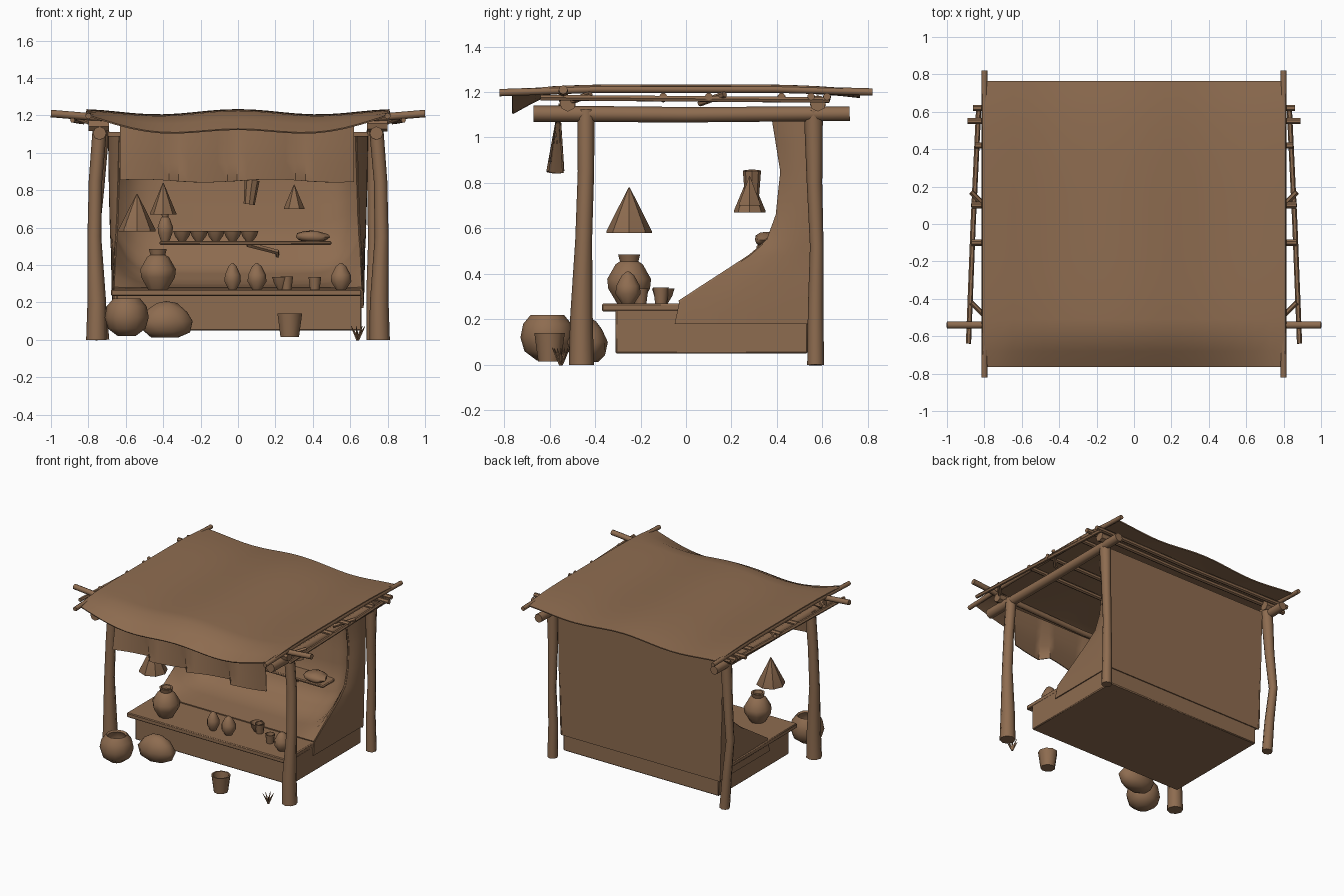
import bpy, bmesh, math, random
from mathutils import Vector

random.seed(4)
if "Cube" in bpy.data.objects:
    bpy.data.objects.remove(bpy.data.objects["Cube"])

brown = bpy.data.materials.new("warm brown")
brown.use_nodes = True
colour = (0.27, 0.15, 0.08, 1)
brown.diffuse_color = colour
brown.node_tree.nodes["Principled BSDF"].inputs["Base Color"].default_value = colour


def finish(name, bm, angle=40):
    bmesh.ops.recalc_face_normals(bm, faces=bm.faces)
    mesh = bpy.data.meshes.new(name)
    bm.to_mesh(mesh)
    bm.free()
    mesh.materials.append(brown)
    obj = bpy.data.objects.new(name, mesh)
    bpy.context.collection.objects.link(obj)
    bpy.ops.object.select_all(action='DESELECT')
    bpy.context.view_layer.objects.active = obj
    obj.select_set(True)
    bpy.ops.object.shade_smooth_by_angle(angle=math.radians(angle))
    return obj


def skin(bm, rings):
    n = len(rings[0])
    for a, b in zip(rings, rings[1:]):
        for i in range(n):
            bm.faces.new((a[i], a[(i + 1) % n], b[(i + 1) % n], b[i]))
    bm.faces.new(rings[0])
    bm.faces.new(rings[-1])


def tube(name, points, radii, sides=8):
    """Round timber along a list of points."""
    bm = bmesh.new()
    pts = [Vector(p) for p in points]
    rings = []
    for i, p in enumerate(pts):
        way = pts[min(i + 1, len(pts) - 1)] - pts[max(i - 1, 0)]
        q = Vector((0, 0, 1)).rotation_difference(way)
        r = radii[i] if isinstance(radii, (list, tuple)) else radii
        rings.append([bm.verts.new(p + q @ Vector((r * math.cos(a), r * math.sin(a), 0)))
                      for a in (math.tau * k / sides for k in range(sides))])
    skin(bm, rings)
    return finish(name, bm, 50)


def vessel(name, profile, loc, radius, height, sides=9, tilt=0):
    """Turned vessel from unit (radius, height) pairs."""
    bm = bmesh.new()
    rings = [[bm.verts.new((r * radius * math.cos(math.tau * k / sides),
                            r * radius * math.sin(math.tau * k / sides), z * height))
              for k in range(sides)] for r, z in profile]
    skin(bm, rings)
    obj = finish(name, bm)
    obj.location = loc
    obj.rotation_euler.y = tilt
    return obj


def sheet(name, nu, nv, shape, thick=0.008):
    """Cloth from a grid function of u, v in 0..1."""
    bm = bmesh.new()
    g = [[bm.verts.new(shape(i / nu, j / nv)) for j in range(nv + 1)] for i in range(nu + 1)]
    for i in range(nu):
        for j in range(nv):
            bm.faces.new((g[i][j], g[i + 1][j], g[i + 1][j + 1], g[i][j + 1]))
    bmesh.ops.recalc_face_normals(bm, faces=bm.faces)
    bmesh.ops.solidify(bm, geom=bm.faces[:], thickness=thick)
    return finish(name, bm)


def box(name, lo, hi, bevel=0.006):
    bm = bmesh.new()
    bmesh.ops.create_cube(bm, size=1)
    for v in bm.verts:
        v.co = [(lo[i] + hi[i]) / 2 + v.co[i] * (hi[i] - lo[i]) for i in range(3)]
    bmesh.ops.bevel(bm, geom=bm.edges[:], offset=bevel, segments=1, affect='EDGES')
    return finish(name, bm)


def along(path, t):
    """Point at fraction t of a polyline."""
    t *= len(path) - 1
    i = min(int(t), len(path) - 2)
    return Vector(path[i]).lerp(Vector(path[i + 1]), t - i)


# Posts, side beams and roof poles, one set per side
for s, side, bow in ((-1, "right", .05), (1, "left", 0)):
    tube(f"front_post_{side}", [(s * .757, -.46, 0), (s * .755, -.46, .2), (s * .768, -.45, .55),
                                (s * .762, -.44, .85), (s * .74, -.44, 1.12)], [.055, .05, .037, .036, .038])
    tube(f"back_post_{side}", [(s * .725, .57, 0), (s * (.72 + bow / 2), .57, .25), (s * (.725 + bow), .575, .52),
                               (s * (.725 + bow / 2), .565, .8), (s * .73, .56, 1.12)], [.037, .034, .03, .034, .042])
    tube(f"side_beam_{side}", [(s * .74, -.67, 1.105), (s * .74, 0, 1.1), (s * .74, .72, 1.105)], [.036, .034, .032])
    tube(f"roof_pole_{side}", [(s * .8, -.82, 1.197), (s * .8, -.4, 1.212), (s * .8, .4, 1.212),
                               (s * .8, .82, 1.2)], .016)
    tube(f"side_stick_{side}", [(s * .885, -.64, 1.175), (s * .86, 0, 1.17), (s * .83, .63, 1.165)], .014, 6)
    for y in (-.52, .58):
        tube("beam_binding", [(s * .69, y, 1.15), (s * .8, y, 1.15)], .036, 7)
    for y in (-.47, .12):
        tube("peg", [(s * .76, y - .06, 1.15), (s * .87, y + .05, 1.19)], .014, 6)

# Cross poles carrying the roof
tube("front_cross_pole", [(-1, -.54, 1.21), (-.7, -.54, 1.185), (0, -.54, 1.165),
                          (.7, -.54, 1.185), (1, -.54, 1.21)], .02)
for y, reach in ((-.1, .87), (.1, .87), (.42, .85), (.55, .89), (.62, .86)):
    tube("cross_pole", [(-reach, y, 1.18), (0, y, 1.17), (reach, y, 1.18)], .017, 7)


# Roof cloth with drooping front hem
def roof_shape(u, v):
    x, y = -.81 + 1.62 * u, -.765 + 1.53 * v
    z = 1.22 + .014 * math.cos(math.tau * x / .85) - .03 * (abs(y) / .8) ** 4
    hem = max(0, (-y - .6) / .165)
    return x, y, z - .08 * hem * max(0, 1 - (abs(x) / .82) ** 3)


sheet("roof_cloth", 20, 18, roof_shape)

# Back wall cloth
sheet("back_cloth", 12, 6, lambda u, v: ((2 * u - 1) * (.672 + .023 * v), .545 + .01 * v, .17 + .94 * v))

# Side wings sweeping down onto the counter
edge = [(-.05, .18), (-.03, .275), (.28, .48), (.36, .55), (.4, .66), (.42, .85), (.38, 1.09)]


def wing(s):
    def shape(u, v):
        y, z = along(edge, v)
        return s * (.672 + .023 * v - .058 * u * u * v), .55 + (y - .55) * u, z
    return shape


for s in (-1, 1):
    sheet("side_wing", 5, 12, wing(s))

# Inner drape curving from counter to wall, gathered to the wing edges
hollow = [(-.03, .272), (.22, .292), (.39, .375), (.48, .54), (.52, .8), (.54, 1.09)]


def drape_shape(u, v):
    side = abs(2 * u - 1)
    y, z = along(hollow, v).lerp(along(edge[1:], v), side ** 9)
    return (2 * u - 1) * (.664 - .03 * v), y, z


sheet("inner_drape", 24, 15, drape_shape)


# Valance hanging at the front in overlapping flaps
def valance_shape(u, v):
    x = -.63 + 1.25 * u
    flap = (x / .32 + .02) % 1
    return x, -.56 + (.075 * flap - .055) * v, 1.15 - .3 * v + .008 * v * math.sin(9 * x)


sheet("front_valance", 24, 3, valance_shape, .006)

# Counter and shelf
box("counter_base", (-.65, -.31, .05), (.66, .535, .245))
box("counter_top", (-.68, -.37, .235), (.66, .5, .27))
box("wall_shelf", (-.42, .31, .508), (.5, .51, .528))
tube("shelf_bracket", [(.21, .46, .42), (.21, .4, .47), (.05, .36, .51)], .014, 5)

# Unit profiles
jar = [(.55, 0), (.95, .3), (1, .5), (.62, .8), (.42, .86), (.5, 1), (.36, 1), (.3, .9)]
seed_jar = [(.5, 0), (1, .3), (.95, .55), (.5, .88), (.12, 1)]
cup = [(.75, 0), (1, 1), (.85, 1), (.65, .15)]
bowl = [(.4, 0), (.8, .5), (1, 1), (.88, 1), (.4, .25)]
cone = [(1, 0), (1, .04), (.03, 1)]
pot = [(.4, 0), (.85, .2), (1, .5), (.9, .8), (.62, 1), (.52, .95), (.75, .7), (.6, .3)]

# Goods on the counter, shelf and floor
vessel("large_jar", jar, (-.43, -.25, .27), .098, .215)
for x, r in ((-.03, .045), (.1, .052), (.55, .056)):
    vessel("small_jar", seed_jar, (x, -.255, .27), r, .14)
vessel("counter_bowl", bowl, (.23, -.1, .27), .05, .065)
vessel("counter_cup", cup, (.41, -.2, .27), .035, .065)
vessel("counter_cup", cup, (.26, -.11, .27), .035, .07)
for x in (-.3, -.21, -.12, -.03, .06):
    vessel("shelf_bowl", bowl, (x, .41, .528), .05, .055)
vessel("shelf_jar", jar, (-.39, .43, .528), .042, .15)
vessel("floor_basket", pot, (-.595, -.61, .02), .118, .2, 12)
vessel("floor_bucket", cup, (.275, -.6, .015), .068, .125)

# Hanging cones and bucket
vessel("hanging_cone_front", cone, (-.54, -.25, .58), .1, .2, 8)
vessel("hanging_cone_back", cone, (-.4, .28, .67), .07, .17, 8)
vessel("hanging_cone_small", cone, (.3, .28, .7), .055, .13, 6)
vessel("hanging_bucket", cup, (.06, .29, .725), .04, .13, 8, .12)


# Lumpy sack and loaf
def lump(name, loc, size, wobble, peak):
    bm = bmesh.new()
    bmesh.ops.create_icosphere(bm, subdivisions=2, radius=1)
    for v in bm.verts:
        k = 1 + random.uniform(-wobble, wobble)
        taper = 1 - peak * max(0, v.co.z)
        v.co = [loc[i] + v.co[i] * size[i] * k * (taper if i < 2 else 1) for i in range(3)]
        v.co.z = max(v.co.z, loc[2] - size[2] * .8)
    return finish(name, bm, 50)


lump("floor_sack", (-.385, -.43, .1), (.145, .09, .11), .05, .3)
lump("shelf_loaf", (.4, .37, .55), (.09, .075, .035), .12, 0)

# Grass tuft by the front post
for k in range(7):
    a = math.tau * k / 7
    tube("grass_blade", [(.64, -.55, 0), (.64 + .02 * math.cos(a), -.55 + .02 * math.sin(a), .04),
                         (.64 + .04 * math.cos(a), -.55 + .04 * math.sin(a), .075)], [.008, .006, .001], 4)
